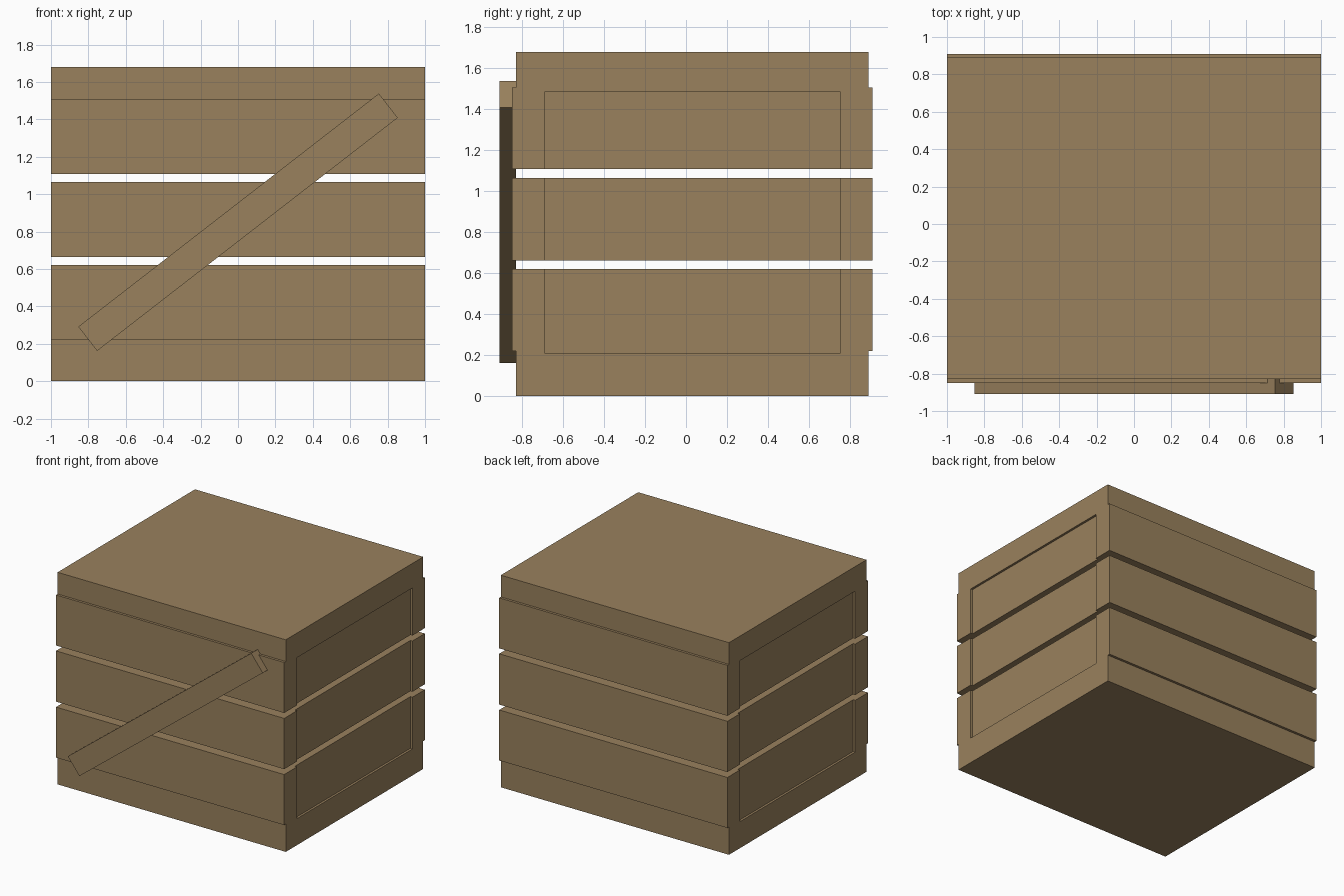
import bpy, bmesh, math

if "Cube" in bpy.data.objects:
    bpy.data.objects.remove(bpy.data.objects["Cube"])

wood = bpy.data.materials.new("tan_wood")
wood.diffuse_color = (0.32, 0.22, 0.11, 1)
wood.use_nodes = True
wood.node_tree.nodes["Principled BSDF"].inputs["Base Color"].default_value = wood.diffuse_color


def add_object(name, bm):
    bmesh.ops.recalc_face_normals(bm, faces=bm.faces)
    mesh = bpy.data.meshes.new(name)
    bm.to_mesh(mesh)
    bm.free()
    mesh.materials.append(wood)
    ob = bpy.data.objects.new(name, mesh)
    bpy.context.collection.objects.link(ob)
    return ob


def prism(name, points, direction):
    """Extrude a closed outline along a direction."""
    bm = bmesh.new()
    face = bm.faces.new([bm.verts.new(p) for p in points])
    ext = bmesh.ops.extrude_face_region(bm, geom=[face])
    bmesh.ops.translate(bm, vec=direction,
                        verts=[v for v in ext["geom"] if isinstance(v, bmesh.types.BMVert)])
    return add_object(name, bm)


# Crate depth: frame rims sit slightly behind the planks, front and back
RIM_F, RIM_B = -0.83, 0.89
PLANK_F, PLANK_B = -0.85, 0.91

# Three tiers separated by open gaps, as side profiles (y, z)
tiers = {
    "bottom_tier": [(RIM_F, 0), (RIM_B, 0), (RIM_B, 0.22), (PLANK_B, 0.22),
                    (PLANK_B, 0.62), (PLANK_F, 0.62), (PLANK_F, 0.22), (RIM_F, 0.22)],
    "middle_tier": [(PLANK_F, 0.663), (PLANK_B, 0.663), (PLANK_B, 1.065), (PLANK_F, 1.065)],
    "top_tier": [(PLANK_F, 1.108), (PLANK_B, 1.108), (PLANK_B, 1.508), (RIM_B, 1.508),
                 (RIM_B, 1.68), (RIM_F, 1.68), (RIM_F, 1.508), (PLANK_F, 1.508)],
}

# Shallow recessed panels in the left and right sides
recess = [(-0.69, 0.21), (0.755, 0.21), (0.755, 1.485), (-0.69, 1.485)]
cutters = []
for side, x in (("left", -1.2), ("right", 0.982)):
    c = prism(side + "_recess_cutter", [(x, y, z) for y, z in recess], (0.218, 0, 0))
    c.hide_render = True
    c.hide_set(True)
    c.display_type = 'WIRE'
    cutters.append(c)

for name, outline in tiers.items():
    tier = prism(name, [(-1, y, z) for y, z in outline], (2, 0, 0))
    for c in cutters:
        mod = tier.modifiers.new("side_recess", 'BOOLEAN')
        mod.operation = 'DIFFERENCE'
        mod.solver = 'EXACT'
        mod.object = c

# Diagonal brace across the front
L, W, a = 1.017, 0.082, math.radians(37.8)
corners = [(sx * L, sz * W) for sx, sz in ((-1, -1), (1, -1), (1, 1), (-1, 1))]
prism("diagonal_brace",
      [(u * math.cos(a) - v * math.sin(a), -0.91, 0.85 + u * math.sin(a) + v * math.cos(a))
       for u, v in corners], (0, 0.08, 0))
